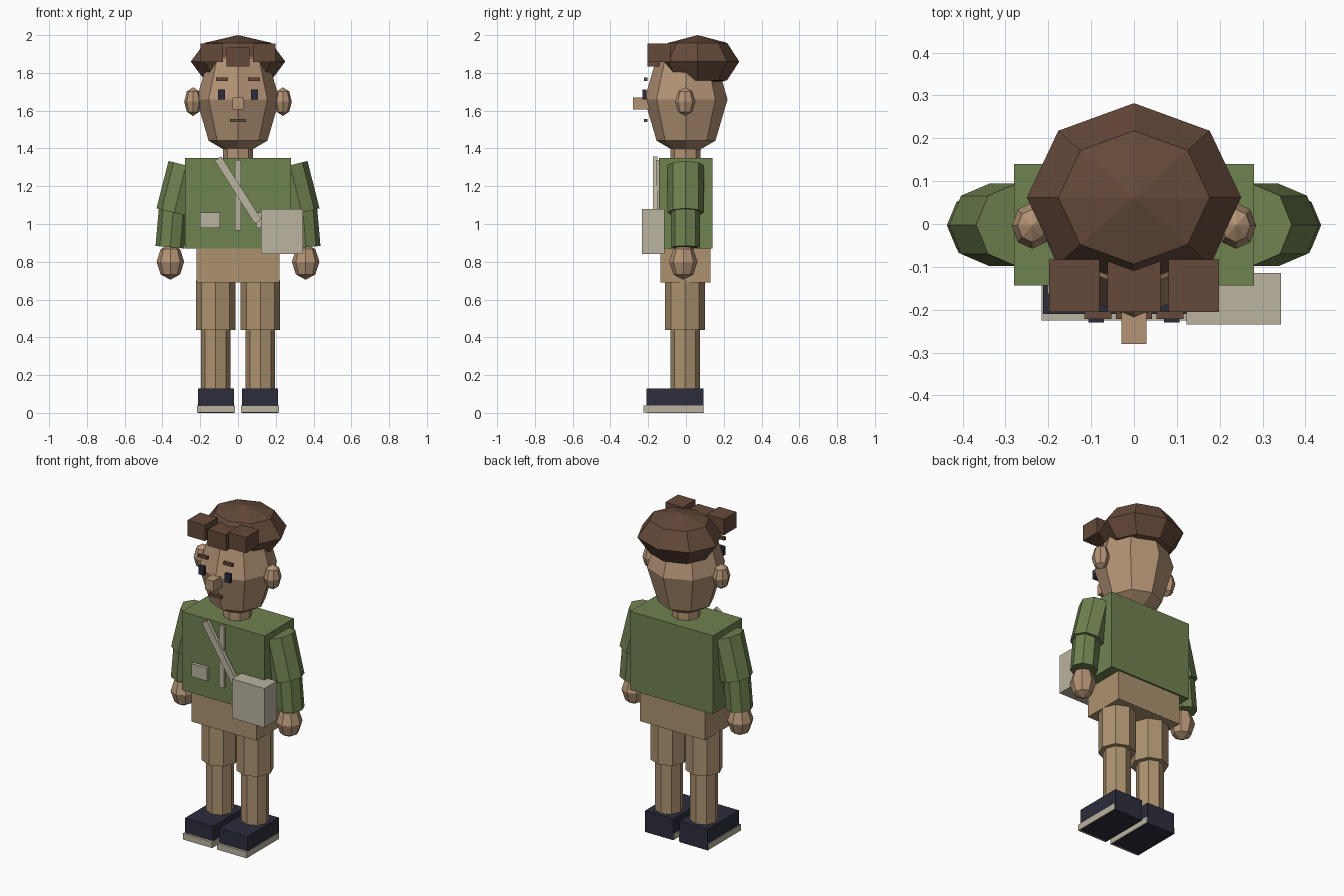
import bpy, bmesh, math
from mathutils import Matrix, Vector

if "Cube" in bpy.data.objects:
    bpy.data.objects.remove(bpy.data.objects["Cube"])


def material(name, rgb):
    """Flat material from sRGB 0-255 values."""
    m = bpy.data.materials.new(name)
    m.diffuse_color = [((c / 255 + 0.055) / 1.055) ** 2.4 for c in rgb] + [1]
    m.use_nodes = True
    m.node_tree.nodes["Principled BSDF"].inputs["Base Color"].default_value = m.diffuse_color
    return m


SKIN = material("skin", (180, 148, 117))
KHAKI = material("khaki", (173, 146, 112))
GREEN = material("olive_green", (111, 130, 80))
HAIR = material("hair_brown", (101, 74, 58))
CREAM = material("cream", (186, 179, 160))
NAVY = material("navy", (45, 45, 61))


def finish(name, bm, mat):
    mesh = bpy.data.meshes.new(name)
    bmesh.ops.recalc_face_normals(bm, faces=bm.faces)
    bm.to_mesh(mesh)
    bm.free()
    mesh.materials.append(mat)
    obj = bpy.data.objects.new(name, mesh)
    bpy.context.collection.objects.link(obj)
    return obj


def box(name, mat, x, y, z, tilt=0):
    """Box from (min, max) ranges, optionally tilted about y."""
    bm = bmesh.new()
    centre = [(a + b) / 2 for a, b in (x, y, z)]
    size = [b - a for a, b in (x, y, z)]
    bmesh.ops.create_cube(bm, size=1, matrix=Matrix.Translation(centre)
                          @ Matrix.Rotation(tilt, 4, 'Y') @ Matrix.Diagonal((*size, 1)))
    return finish(name, bm, mat)


def tube(name, mat, low, high, r):
    """Eight-sided cylinder between two points in an xz plane."""
    low, high = Vector(low), Vector(high)
    d = high - low
    bm = bmesh.new()
    bmesh.ops.create_cone(bm, cap_ends=True, segments=8, radius1=r, radius2=r, depth=d.length,
                          matrix=Matrix.Translation((low + high) / 2)
                          @ Matrix.Rotation(math.atan2(d.x, d.z), 4, 'Y'))
    return finish(name, bm, mat)


def ball(name, mat, centre, radii):
    """Faceted ellipsoid."""
    bm = bmesh.new()
    bmesh.ops.create_uvsphere(bm, u_segments=8, v_segments=4, radius=1,
                              matrix=Matrix.Translation(centre) @ Matrix.Diagonal((*radii, 1)))
    return finish(name, bm, mat)


# Body core
box("torso", GREEN, (-.28, .28), (-.143, .14), (.87, 1.35))
box("shorts_hips", KHAKI, (-.22, .22), (-.136, .13), (.69, .872))
tube("neck", SKIN, (0, -.003, 1.33), (0, -.003, 1.43), .08)

# Head and hair
ball("head", SKIN, (0, 0, 1.66), (.22, .22, .31))
ball("hair_cap", HAIR, (0, .062, 1.86), (.25, .22, .14))
box("fringe_middle", HAIR, (-.062, .062), (-.205, -.085), (1.835, 1.935))
box("nose", SKIN, (-.029, .029), (-.28, -.18), (1.605, 1.67))
box("mouth", HAIR, (-.042, .042), (-.222, -.204), (1.54, 1.557))

# Shirt placket and shoulder strap
box("placket", CREAM, (-.017, .017), (-.16, -.14), (.965, 1.34))
half = math.hypot(.212, .334) / 2
box("shoulder_strap", CREAM, (-.021, .021), (-.176, -.152), (1.18 - half, 1.18 + half),
    math.atan2(-.212, .334))
box("satchel", CREAM, (.123, .343), (-.234, -.114), (.84, 1.08))

# Paired parts
for side, s in (("left", -1), ("right", 1)):
    def span(a, b):
        return tuple(sorted((s * a, s * b)))

    ball(side + "_ear", SKIN, (s * .238, -.004, 1.648), (.047, .054, .076))
    box(side + "_fringe", HAIR, span(.08, .198), (-.205, -.083), (1.858, 1.955))
    box(side + "_eye", NAVY, span(.07, .106), (-.23, -.21), (1.658, 1.712))
    box(side + "_eyebrow", HAIR, span(.053, .116), (-.222, -.204), (1.757, 1.775))
    box(side + "_pocket", CREAM, span(.095, .202), (-.163, -.14), (.98, 1.06))

    tube(side + "_upper_arm", GREEN, (s * .338, -.002, 1.06), (s * .275, -.002, 1.31), .096)
    tube(side + "_forearm", GREEN, (s * .36, -.003, .877), (s * .342, -.003, 1.08), .077)
    ball(side + "_hand", SKIN, (s * .358, -.014, .80), (.073, .075, .095))

    tube(side + "_shorts_leg", KHAKI, (s * .118, -.005, .44), (s * .118, -.005, .70), .105)
    tube(side + "_shin", KHAKI, (s * .119, -.005, .11), (s * .119, -.005, .46), .078)
    box(side + "_shoe", NAVY, span(.021, .212), (-.21, .093), (0, .13))
    box(side + "_sole_rim", CREAM, span(.017, .216), (-.225, .09), (.003, .04))
